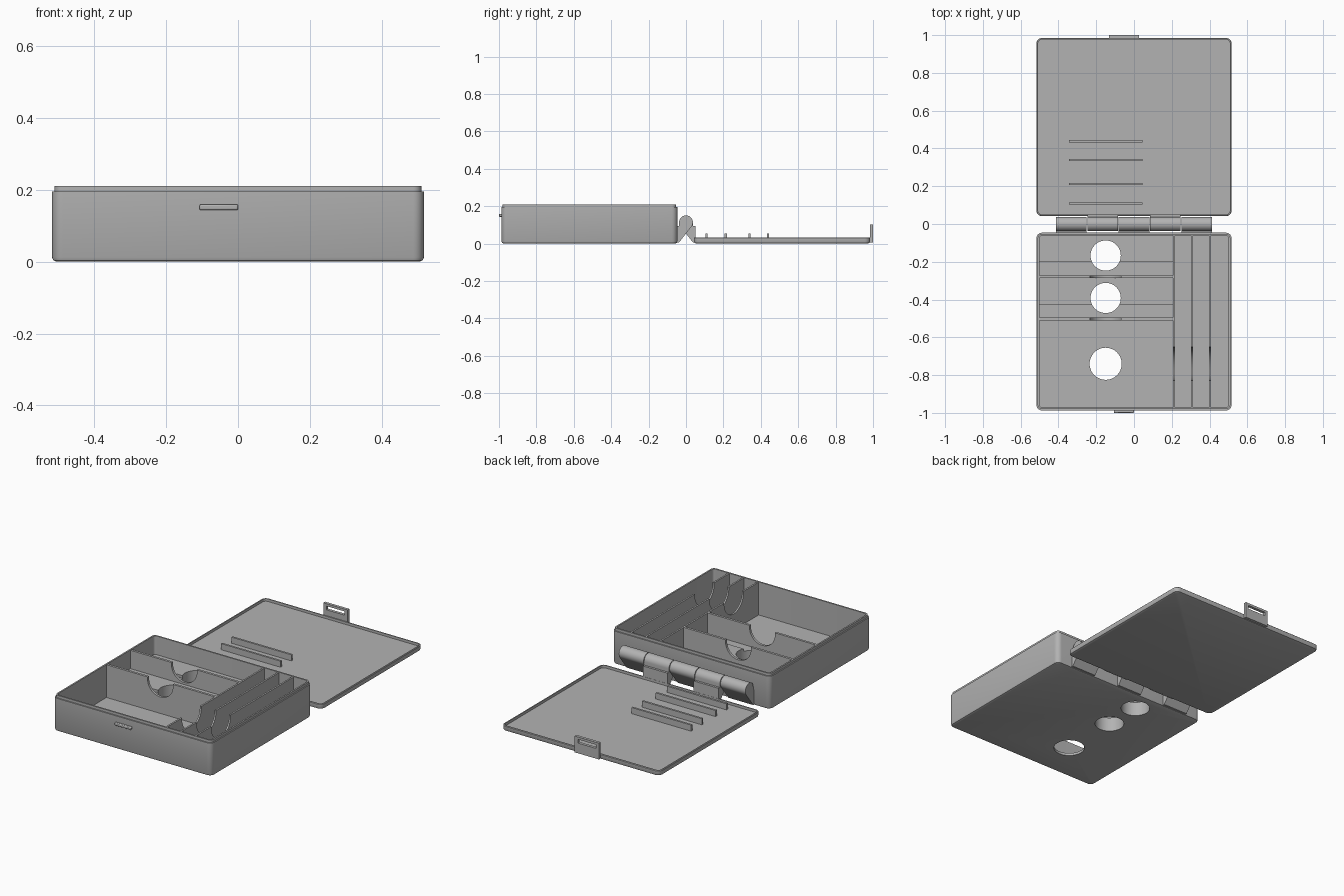
import bpy, bmesh, math
from mathutils import Matrix, Vector

old = bpy.data.objects.get("Cube")
if old:
    bpy.data.objects.remove(old, do_unlink=True)

grey = bpy.data.materials.new("plain grey")
grey.use_nodes = True
colour = (0.45, 0.45, 0.45, 1)
grey.diffuse_color = colour
grey.node_tree.nodes["Principled BSDF"].inputs["Base Color"].default_value = colour


def finish(name, bm):
    bmesh.ops.recalc_face_normals(bm, faces=bm.faces)
    mesh = bpy.data.meshes.new(name)
    bm.to_mesh(mesh)
    bm.free()
    mesh.materials.append(grey)
    ob = bpy.data.objects.new(name, mesh)
    bpy.context.collection.objects.link(ob)
    return ob


def activate(ob):
    bpy.ops.object.select_all(action='DESELECT')
    ob.select_set(True)
    bpy.context.view_layer.objects.active = ob


def box(name, x0, x1, y0, y1, z0, z1):
    bm = bmesh.new()
    size = Matrix.Diagonal((x1 - x0, y1 - y0, z1 - z0, 1))
    mid = Matrix.Translation(((x0 + x1) / 2, (y0 + y1) / 2, (z0 + z1) / 2))
    bmesh.ops.create_cube(bm, size=1, matrix=mid @ size)
    return finish(name, bm)


def rod(name, centre, radius, length, axis):
    bm = bmesh.new()
    turn = Vector((0, 0, 1)).rotation_difference(Vector(axis)).to_matrix().to_4x4()
    bmesh.ops.create_cone(bm, cap_ends=True, segments=48, radius1=radius, radius2=radius,
                          depth=length, matrix=Matrix.Translation(centre) @ turn)
    return finish(name, bm)


def cut(ob, cutter):
    # Subtract the cutter, then throw it away
    mod = ob.modifiers.new("cut", 'BOOLEAN')
    mod.operation, mod.solver, mod.object = 'DIFFERENCE', 'EXACT', cutter
    activate(ob)
    bpy.ops.object.modifier_apply(modifier=mod.name)
    bpy.data.objects.remove(cutter, do_unlink=True)


def tray(name, x, y0, y1, steps, radius=0.03):
    # Rounded rectangles, one per (inset, height), skinned into a closed shell
    bm = bmesh.new()
    loops = []
    for inset, z in steps:
        r = max(radius - inset, 0.006)
        hx, hy = x - inset - r, (y1 - y0) / 2 - inset - r
        ring = []
        for k, (sx, sy) in enumerate(((1, 1), (-1, 1), (-1, -1), (1, -1))):
            for i in range(7):
                a = math.pi / 2 * (k + i / 6)
                ring.append(bm.verts.new((sx * hx + r * math.cos(a),
                                          (y0 + y1) / 2 + sy * hy + r * math.sin(a), z)))
        loops.append(ring)
    for a, b in zip(loops, loops[1:]):
        for i in range(len(a)):
            j = (i + 1) % len(a)
            bm.faces.new((a[i], a[j], b[j], b[i]))
    bm.faces.new(loops[0][::-1])
    bm.faces.new(loops[-1])
    return finish(name, bm)


FLOOR, BODY, LIP, LID = 0.015, 0.195, 0.21, 0.032
HALF, HOLE_X = 0.517, -0.15
round_base = [(0.012, 0), (0.0035, 0.0035), (0, 0.012)]

# Main case with a stepped lip
body = tray("case_body", HALF, -0.987, -0.046, round_base + [
    (0, BODY), (0.007, BODY), (0.007, LIP), (0.016, LIP), (0.016, FLOOR)])

# Lid laid open behind the case, with a shallow recess
lid = tray("lid", HALF, 0.042, 0.985, round_base + [
    (0, LID - 0.003), (0.003, LID), (0.009, LID), (0.009, 0.017)])

# Raised, stepped floors of the two rear compartments
parts = [body, lid]
floors = []
for name, y0, step, y1 in (("rear", -0.274, -0.2, -0.06), ("middle", -0.497, -0.426, -0.286)):
    hole_y = (y0 + y1) / 2
    pair = [box(name + "_floor_low", -0.503, 0.208, y0, step, 0.01, 0.085),
            box(name + "_floor_high", -0.503, 0.208, step, y1, 0.01, 0.1)]
    for ob in [body] + pair:
        cut(ob, rod("hole_cutter", (HOLE_X, hole_y, 0.1), 0.08, 0.4, (0, 0, 1)))
    parts += pair

# Finger hole of the large compartment
cut(body, rod("hole_cutter", (HOLE_X, -0.74, 0), 0.085, 0.1, (0, 0, 1)))

# Cross dividers with finger notches
for name, y in (("rear_divider", -0.28), ("middle_divider", -0.503)):
    ob = box(name, -0.503, 0.208, y - 0.007, y + 0.007, 0.01, LIP - 0.002)
    cut(ob, rod("notch_cutter", (HOLE_X, y, 0.195), 0.083, 0.1, (0, 1, 0)))
    parts.append(ob)

# Lengthwise slot dividers with finger notches
for i in range(3):
    x = 0.211 + 0.0955 * i
    ob = box(f"slot_divider_{i + 1}", x - 0.005, x + 0.005, -0.973, -0.06, 0.01, LIP - 0.002)
    cut(ob, rod("notch_cutter", (x, -0.74, 0.2), 0.09, 0.05, (1, 0, 0)))
    parts.append(ob)

# Retaining ribs inside the lid
for i, y in enumerate((0.109, 0.212, 0.339, 0.438)):
    parts.append(box(f"lid_rib_{i + 1}", -0.345, 0.045, y - 0.006, y + 0.006, 0.015, 0.053))

# Clasp tab with a slot, and the catch it snaps onto
clasp = box("clasp", -0.132, 0.026, 0.983, 1.0, 0.006, 0.102)
cut(clasp, box("slot_cutter", -0.112, 0.006, 0.9, 1.1, 0.066, 0.088))
parts.append(clasp)
catch = box("catch", -0.107, 0.0, -1.0, -0.98, 0.143, 0.159)
bevel = catch.modifiers.new("bevel", 'BEVEL')
bevel.width, bevel.segments = 0.004, 2
parts.append(catch)


def knuckle(name, x0, x1, side):
    # Round barrel blended into a sloping bracket; side is +1 for lid, -1 for case
    r, cz, reach = 0.037, 0.1135, 0.05
    outline = [(r * math.cos(a), cz + r * math.sin(a))
               for a in (math.radians(215 - 215 * i / 24) for i in range(25))]
    outline += [(r, cz - 0.02), (reach, cz - 0.02), (reach, 0.006), (r, 0.006)]
    bm = bmesh.new()
    face = bm.faces.new([bm.verts.new((x0, side * y, z)) for y, z in outline])
    side_faces = bmesh.ops.extrude_face_region(bm, geom=[face])["geom"]
    bmesh.ops.translate(bm, vec=(x1 - x0, 0, 0),
                        verts=[v for v in side_faces if isinstance(v, bmesh.types.BMVert)])
    return finish(name, bm)


# Five interleaved hinge knuckles
for i in range(5):
    mid = 0.166 * (i - 2)
    owner, side = (("lid", 1) if i % 2 else ("case", -1))
    parts.append(knuckle(f"{owner}_knuckle_{i + 1}", mid - 0.081, mid + 0.081, side))

for ob in parts:
    activate(ob)
    bpy.ops.object.shade_smooth_by_angle(angle=math.radians(32))
